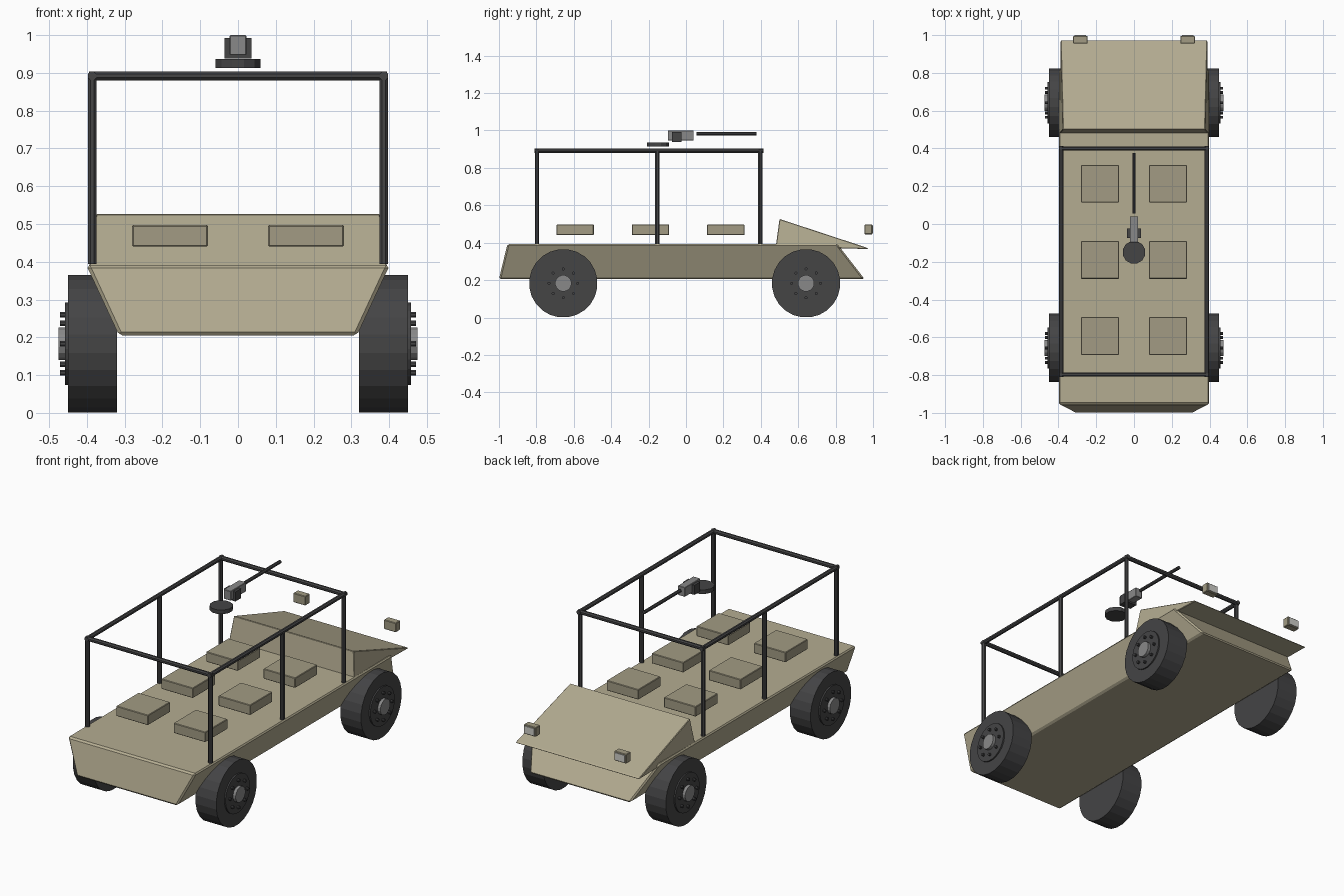
import bpy, bmesh
from math import cos, sin, pi
from mathutils import Matrix

if "Cube" in bpy.data.objects:
    bpy.data.objects.remove(bpy.data.objects["Cube"])


def material(name, r, g, b):
    m = bpy.data.materials.new(name)
    m.diffuse_color = (r, g, b, 1)
    m.use_nodes = True
    m.node_tree.nodes["Principled BSDF"].inputs["Base Color"].default_value = m.diffuse_color
    return m


TAN = material("tan_paint", 0.456, 0.413, 0.285)
SEAT = material("seat_fabric", 0.36, 0.33, 0.23)
DARK = material("dark_metal", 0.058, 0.058, 0.06)
STEEL = material("steel", 0.25, 0.25, 0.25)
LENS = material("lens", 0.62, 0.62, 0.58)


def finish(name, bm, mat, bevel=0):
    bmesh.ops.recalc_face_normals(bm, faces=bm.faces)
    me = bpy.data.meshes.new(name)
    bm.to_mesh(me)
    bm.free()
    me.materials.append(mat)
    ob = bpy.data.objects.new(name, me)
    bpy.context.collection.objects.link(ob)
    if bevel:
        mod = ob.modifiers.new("edge_bevel", 'BEVEL')
        mod.width, mod.segments = bevel, 1
    return ob


def box(name, lo, hi, mat, bevel=0):
    bm = bmesh.new()
    bmesh.ops.create_cube(bm, size=1)
    for v in bm.verts:
        v.co = [(a + b) / 2 + c * (b - a) for a, b, c in zip(lo, hi, v.co)]
    return finish(name, bm, mat, bevel)


def rod(bm, axis, centre, r, length, n):
    rot = {'X': Matrix.Rotation(pi / 2, 4, 'Y'), 'Y': Matrix.Rotation(pi / 2, 4, 'X'),
           'Z': Matrix.Identity(4)}[axis]
    turn = Matrix.Rotation(pi / n, 4, 'Z')
    bmesh.ops.create_cone(bm, cap_ends=True, segments=n, radius1=r, radius2=r, depth=length,
                          matrix=Matrix.Translation(centre) @ rot @ turn)


def loft(name, sections, mat, bevel):
    # Each section is (half width, y, z); joins four width lines into a six-sided solid
    bm = bmesh.new()
    left = [bm.verts.new((-x, y, z)) for x, y, z in sections]
    right = [bm.verts.new((x, y, z)) for x, y, z in sections]
    bm.faces.new(left)
    bm.faces.new(right)
    for i in range(len(sections)):
        j = (i + 1) % len(sections)
        bm.faces.new((left[i], left[j], right[j], right[i]))
    return finish(name, bm, mat, bevel)


# Hull tub and sloping hood
loft("hull", [(0.315, -1.0, 0.205), (0.315, 0.955, 0.205),
              (0.402, 0.81, 0.392), (0.402, -0.955, 0.392)], TAN, 0.009)
loft("hood", [(0.395, 0.48, 0.38), (0.388, 0.975, 0.366),
              (0.388, 0.965, 0.374), (0.376, 0.5, 0.527)], TAN, 0.003)

# Wheels: tyre, rim disc, hub cap and ring of bolts
for side, sname in ((1, "right"), (-1, "left")):
    for y, ename in ((0.642, "hood_end"), (-0.656, "tail_end")):
        tag = f"{sname}_{ename}"
        bm = bmesh.new()
        rod(bm, 'X', (side * 0.385, y, 0.183), 0.183, 0.13, 24)
        finish("tyre_" + tag, bm, DARK)
        bm = bmesh.new()
        rod(bm, 'X', (side * 0.449, y, 0.183), 0.11, 0.018, 24)
        for k in range(8):
            a = k * pi / 4
            rod(bm, 'X', (side * 0.461, y + 0.077 * cos(a), 0.183 + 0.077 * sin(a)),
                0.008, 0.02, 8)
        finish("rim_" + tag, bm, DARK)
        bm = bmesh.new()
        rod(bm, 'X', (side * 0.464, y, 0.183), 0.044, 0.022, 16)
        finish("hub_cap_" + tag, bm, STEEL)

# Seats, three rows of two
for x in (-0.18, 0.18):
    for row, y in enumerate((0.213, -0.19, -0.593)):
        box(f"seat_{row}", (x - 0.1, y - 0.1, 0.44), (x + 0.1, y + 0.1, 0.497), SEAT, 0.003)

# Roll cage of posts, side rails and cross bars
bm = bmesh.new()
for x in (-0.386, 0.386):
    for y in (-0.797, -0.153, 0.397):
        rod(bm, 'Z', (x, y, 0.644), 0.0125, 0.5, 8)
    rod(bm, 'Y', (x, -0.198, 0.892), 0.0125, 1.224, 8)
for y in (-0.797, 0.4):
    rod(bm, 'X', (0, y, 0.892), 0.0125, 0.79, 8)
finish("roll_cage", bm, DARK)

# Headlights with lenses
for x in (-0.284, 0.284):
    box("headlight", (x - 0.038, 0.955, 0.445), (x + 0.038, 0.996, 0.498), SEAT, 0.003)
    box("headlight_lens", (x - 0.03, 0.99, 0.451), (x + 0.03, 1.0, 0.492), LENS)

# Roof gun: swivel base, cradle, receiver and barrel
bm = bmesh.new()
rod(bm, 'Z', (0, -0.15, 0.925), 0.061, 0.023, 12)
finish("gun_base", bm, DARK)
box("gun_cradle", (-0.036, -0.074, 0.938), (0.036, -0.024, 0.992), DARK)
box("gun_receiver", (-0.022, -0.097, 0.947), (0.022, 0.041, 1.0), STEEL, 0.002)
bm = bmesh.new()
rod(bm, 'Y', (0, 0.216, 0.982), 0.01, 0.322, 8)
finish("gun_barrel", bm, DARK)
